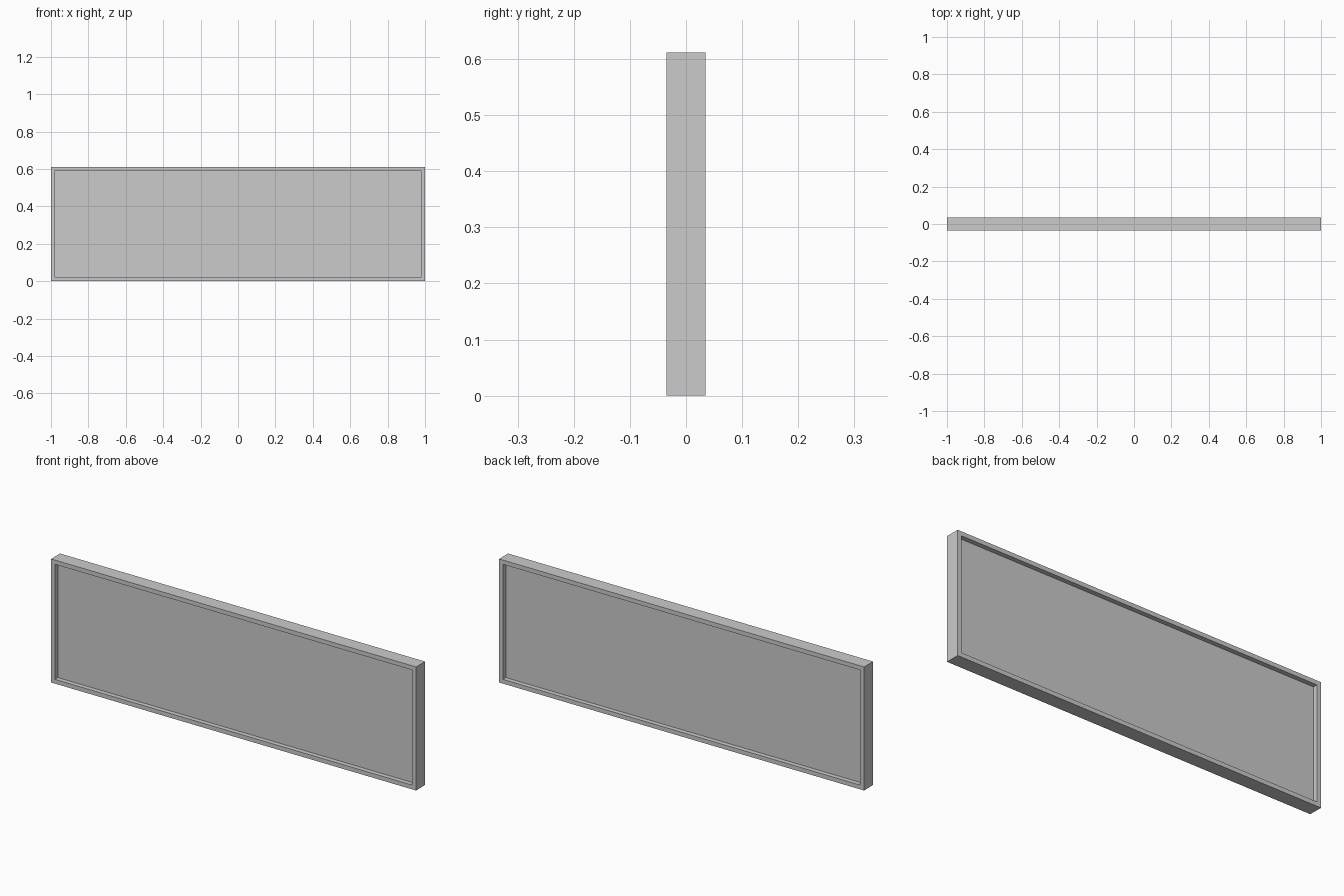
import bpy
import bmesh

if "Cube" in bpy.data.objects:
    bpy.data.objects.remove(bpy.data.objects["Cube"])

W, D, H = 2.0, 0.07, 0.612   # overall size
RIM = 0.03                   # border width
RECESS = 0.023               # depth of the panel on each side

# Solid slab standing on the ground
bm = bmesh.new()
bmesh.ops.create_cube(bm, size=1)
for v in bm.verts:
    v.co = (v.co.x * W, v.co.y * D, (v.co.z + 0.5) * H)
bm.normal_update()

# Sink a rectangular recess into the front and back faces, leaving a raised rim
for panel in [f for f in bm.faces if abs(f.normal.y) > 0.9]:
    bmesh.ops.inset_region(bm, faces=[panel], thickness=RIM)
    inward = -panel.normal.copy()
    bmesh.ops.inset_region(bm, faces=[panel], thickness=0)
    for v in panel.verts:
        v.co += inward * RECESS

bmesh.ops.recalc_face_normals(bm, faces=bm.faces)
mesh = bpy.data.meshes.new("framed_panel")
bm.to_mesh(mesh)
bm.free()
bpy.context.collection.objects.link(bpy.data.objects.new("framed_panel", mesh))
